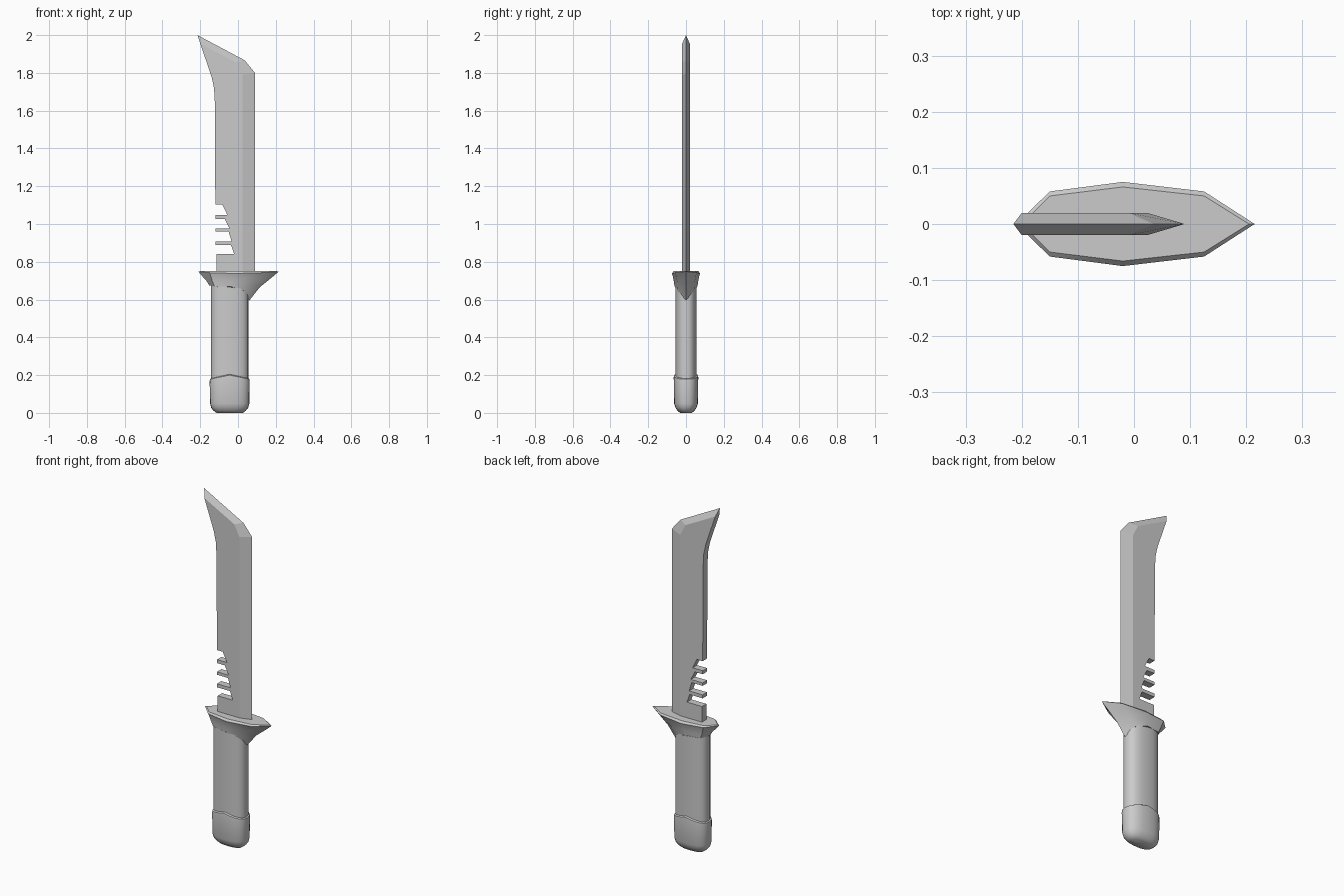
import bpy, bmesh
from math import sin, cos, tau, copysign, radians

if "Cube" in bpy.data.objects:
    bpy.data.objects.remove(bpy.data.objects["Cube"])


def finish(name, bm, angle=None):
    bmesh.ops.recalc_face_normals(bm, faces=bm.faces)
    mesh = bpy.data.meshes.new(name)
    bm.to_mesh(mesh)
    bm.free()
    ob = bpy.data.objects.new(name, mesh)
    bpy.context.collection.objects.link(ob)
    if angle:
        bpy.ops.object.select_all(action='DESELECT')
        bpy.context.view_layer.objects.active = ob
        ob.select_set(True)
        bpy.ops.object.shade_smooth_by_angle(angle=radians(angle))
    return ob


def loft(name, rings, angle):
    bm = bmesh.new()
    loops = [[bm.verts.new(p) for p in r] for r in rings]
    n = len(loops[0])
    for a, b in zip(loops, loops[1:]):
        for i in range(n):
            j = (i + 1) % n
            bm.faces.new((a[i], a[j], b[j], b[i]))
    bm.faces.new(loops[0])
    bm.faces.new(loops[-1])
    return finish(name, bm, angle)


def oval(rx, ry, z, lift=0.0, cx=-0.044, n=24, e=2.5):
    # Rounded oval ring; lift raises the broad sides above the narrow ends
    pts = []
    for i in range(n):
        c, s = cos(tau * i / n), sin(tau * i / n)
        x = copysign(abs(c) ** (2 / e), c)
        y = copysign(abs(s) ** (2 / e), s)
        pts.append((cx + rx * x, ry * y, z + lift * (1 - abs(x))))
    return pts


def mirrored(half):
    # Half ring from right tip to left tip, mirrored across y
    return half + [(x, -y, z) for x, y, z in half[-2:0:-1]]


# Blade: serrated spine, flat sides, ground cutting edge
T = 0.02
spine = [(-.115, .72), (-.115, .84), (-.02, .84), (-.037, .888), (-.12, .888),
         (-.12, .908), (-.034, .908), (-.05, .96), (-.12, .96), (-.12, .977),
         (-.045, .977), (-.07, 1.027), (-.12, 1.027), (-.12, 1.047),
         (-.056, 1.047), (-.083, 1.102), (-.12, 1.102), (-.123, 1.65),
         (-.127, 1.72), (-.14, 1.78), (-.2, 1.955)]
grind = [(-.01, 1.855), (.023, 1.79), (.023, .72)]
edge = [(-.215, 2.0), (.035, 1.867), (.09, 1.80), (.09, .72)]
bm = bmesh.new()
flat = spine + grind
front = [bm.verts.new((x, -T, z)) for x, z in flat]
back = [bm.verts.new((x, T, z)) for x, z in flat]
rim = [bm.verts.new((x, 0, z)) for x, z in edge]
bm.faces.new(front)
bm.faces.new(back[::-1])
k = len(spine) - 1
for i in range(k):
    bm.faces.new((front[i], front[i + 1], back[i + 1], back[i]))
bm.faces.new((front[k], rim[0], back[k]))
for side in (front, back):
    for i in range(3):
        bm.faces.new((side[k + i], side[k + i + 1], rim[i + 1], rim[i]))
bm.faces.new((front[0], back[0], back[-1], rim[-1], front[-1]))
finish("blade", bm)

# Guard: pointed plate flaring out of the grip
loft("guard", [
    mirrored([(.06, 0, .595), (.035, .043, .645), (-.04, .061, .67), (-.125, .047, .67), (-.152, 0, .675)]),
    mirrored([(.115, 0, .665), (.065, .046, .69), (-.035, .064, .695), (-.135, .049, .695), (-.168, 0, .70)]),
    mirrored([(.195, 0, .73), (.115, .053, .728), (-.02, .070, .725), (-.145, .054, .727), (-.195, 0, .73)]),
    mirrored([(.215, 0, .748), (.125, .058, .742), (-.02, .075, .738), (-.15, .058, .742), (-.21, 0, .748)]),
    mirrored([(.205, 0, .75), (.125, .050, .75), (-.02, .066, .75), (-.15, .050, .75), (-.2, 0, .75)]),
], 35)

# Grip
loft("grip", [oval(.099, .056, .15), oval(.099, .056, .70)], 40)

# Pommel cap with rounded base and raised sides
loft("pommel", [
    oval(.070, .032, .004), oval(.086, .045, .012), oval(.098, .056, .027),
    oval(.104, .063, .05), oval(.106, .065, .165, .022),
    oval(.105, .064, .178, .022), oval(.097, .054, .184, .022),
], 40)
for name in ("pommel",):
    for v in bpy.data.objects[name].data.vertices:
        if v.co.z < .01:
            v.co.z = 0
